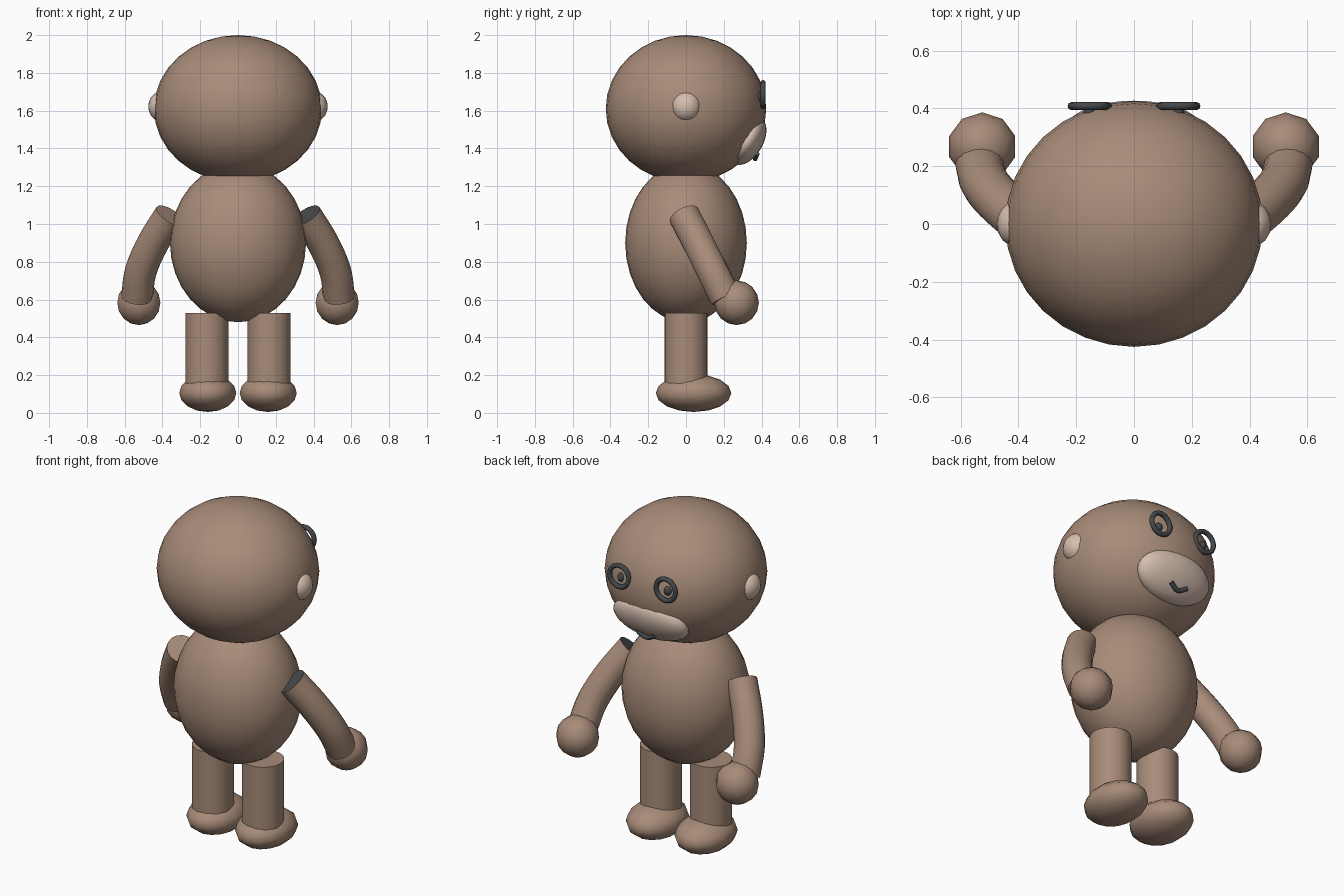
import bpy, bmesh
from math import radians, pi, cos, sin
from mathutils import Vector, Matrix

cube = bpy.data.objects.get("Cube")
if cube:
    bpy.data.objects.remove(cube, do_unlink=True)


def material(name, rgb):
    m = bpy.data.materials.new(name)
    m.use_nodes = True
    color = (*rgb, 1)
    m.diffuse_color = color
    m.node_tree.nodes["Principled BSDF"].inputs["Base Color"].default_value = color
    return m


BROWN = material("brown fur", (0.39, 0.26, 0.19))
CREAM = material("pale skin", (0.67, 0.52, 0.43))
DARK = material("dark grey", (0.06, 0.065, 0.07))


def finish(name, bm, *mats):
    bmesh.ops.recalc_face_normals(bm, faces=bm.faces)
    mesh = bpy.data.meshes.new(name)
    bm.to_mesh(mesh)
    bm.free()
    for m in mats:
        mesh.materials.append(m)
    ob = bpy.data.objects.new(name, mesh)
    bpy.context.collection.objects.link(ob)
    bpy.ops.object.select_all(action='DESELECT')
    ob.select_set(True)
    bpy.context.view_layer.objects.active = ob
    bpy.ops.object.shade_smooth_by_angle(angle=radians(50))
    return ob


def ellipsoid(name, loc, radii, mat, segs=32, rings=16, tilt=0):
    bm = bmesh.new()
    mx = (Matrix.Translation(loc) @ Matrix.Rotation(tilt, 4, 'X')
          @ Matrix.Diagonal((*radii, 1)))
    bmesh.ops.create_uvsphere(bm, u_segments=segs, v_segments=rings, radius=1, matrix=mx)
    return finish(name, bm, mat)


def smooth_path(points, steps=4):
    """Catmull-Rom interpolation through the points."""
    p = [Vector(q) for q in points]
    p = [2 * p[0] - p[1]] + p + [2 * p[-1] - p[-2]]
    out = []
    for a, b, c, d in zip(p, p[1:], p[2:], p[3:]):
        for i in range(steps):
            t = i / steps
            out.append(0.5 * (2 * b + (c - a) * t + (2 * a - 5 * b + 4 * c - d) * t * t
                              + (3 * b - a - 3 * c + d) * t ** 3))
    return out + [p[-2]]


def tube(name, points, radius, mats, sides=16, closed=False):
    """Sweep a circle along the points; the first cap takes the last material."""
    bm = bmesh.new()
    n = len(points)
    rings = []
    for i, p in enumerate(points):
        if closed:
            tangent = points[(i + 1) % n] - points[i - 1]
        else:
            tangent = points[min(i + 1, n - 1)] - points[max(i - 1, 0)]
        tangent.normalize()
        u = tangent.cross(Vector((0, 1, 0))).normalized()
        v = tangent.cross(u)
        rings.append([bm.verts.new(p + radius * (u * cos(a) + v * sin(a)))
                      for a in (2 * pi * k / sides for k in range(sides))])
    pairs = list(zip(rings, rings[1:]))
    if closed:
        pairs.append((rings[-1], rings[0]))
    for r, s in pairs:
        for k in range(sides):
            j = (k + 1) % sides
            bm.faces.new((r[k], r[j], s[j], s[k]))
    if not closed:
        bm.faces.new(rings[0]).material_index = len(mats) - 1
        bm.faces.new(rings[-1])
    return finish(name, bm, *mats)


# Head and body
ellipsoid("head", (0, 0, 1.61), (0.445, 0.425, 0.39), BROWN)
ellipsoid("body", (0, 0, 0.9), (0.36, 0.322, 0.42), BROWN)

# Muzzle hugs the lower face, with a small smile on it
ellipsoid("muzzle", (0, 0.328, 1.44), (0.24, 0.08, 0.14), CREAM, 24, 12, radians(-30))
tube("mouth", smooth_path([(-0.055, 0.377, 1.372), (0, 0.366, 1.345), (0.055, 0.377, 1.372)]),
     0.013, [DARK], 8)

for side, s in (("left", 1), ("right", -1)):
    # Ears and ringed eyes
    ellipsoid(side + "_ear", (s * 0.405, 0, 1.622), (0.07, 0.08, 0.08), CREAM, 16, 10)
    ring = [Vector((s * 0.153 + 0.063 * cos(a), 0.408, 1.685 + 0.063 * sin(a)))
            for a in (2 * pi * k / 28 for k in range(28))]
    tube(side + "_eye_ring", ring, 0.014, [DARK], 8, closed=True)
    ellipsoid(side + "_pupil", (s * 0.153, 0.388, 1.672), (0.022, 0.022, 0.026), DARK, 12, 8)

    # Arms curve outward and forward; one shoulder end is dark
    path = smooth_path([(s * 0.36, -0.01, 1.045), (s * 0.45, 0.065, 0.9),
                        (s * 0.515, 0.14, 0.75), (s * 0.535, 0.21, 0.61)])
    tube(side + "_arm", path, 0.084, [BROWN, DARK] if s > 0 else [BROWN])
    ellipsoid(side + "_hand", (s * 0.525, 0.268, 0.583), (0.12, 0.118, 0.118), BROWN, 10, 8)

    # Legs and feet
    leg = [Vector((s * 0.165, 0, z)) for z in (0.1, 0.53)]
    tube(side + "_leg", leg, 0.114, [BROWN], 24)
    ellipsoid(side + "_foot", (s * 0.16, 0.04, 0.105), (0.155, 0.2, 0.1), BROWN, 14, 8)
